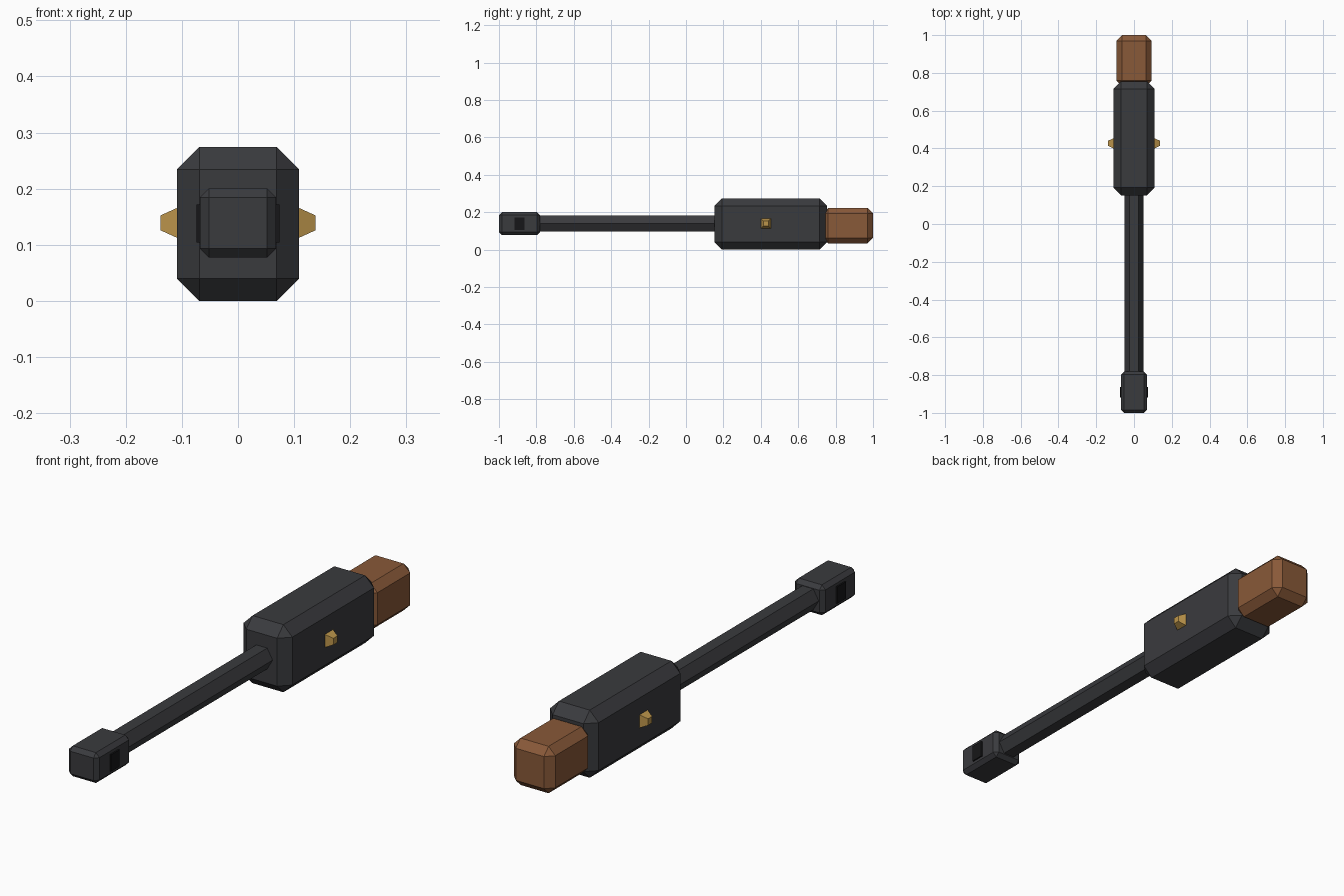
import bpy, bmesh, math
from mathutils import Matrix

if "Cube" in bpy.data.objects:
    bpy.data.objects.remove(bpy.data.objects["Cube"])


def material(name, rgb):
    m = bpy.data.materials.new(name)
    m.diffuse_color = (*rgb, 1)
    m.use_nodes = True
    m.node_tree.nodes["Principled BSDF"].inputs["Base Color"].default_value = m.diffuse_color
    return m


METAL = material("dark_metal", (0.042, 0.043, 0.048))
BLACK = material("black", (0.008, 0.008, 0.009))
WOOD = material("wood", (0.25, 0.1, 0.04))
BRASS = material("brass", (0.5, 0.3, 0.07))


def finish(name, bm, mat):
    bmesh.ops.recalc_face_normals(bm, faces=bm.faces)
    me = bpy.data.meshes.new(name)
    bm.to_mesh(me)
    bm.free()
    me.materials.append(mat)
    ob = bpy.data.objects.new(name, me)
    bpy.context.collection.objects.link(ob)
    return ob


def box(name, lo, hi, mat, chamfer=0):
    bm = bmesh.new()
    bmesh.ops.create_cube(bm, size=1)
    for v in bm.verts:
        v.co = [(a + b) / 2 + c * (b - a) for a, b, c in zip(lo, hi, v.co)]
    if chamfer:
        bmesh.ops.bevel(bm, geom=bm.edges[:], offset=chamfer, segments=1,
                        affect='EDGES', profile=0.5)
    return finish(name, bm, mat)


def prism(name, sides, r1, r2, depth, matrix, mat):
    bm = bmesh.new()
    bmesh.ops.create_cone(bm, cap_ends=True, segments=sides, radius1=r1,
                          radius2=r2, depth=depth, matrix=matrix)
    return finish(name, bm, mat)


# Chamfered main body and wooden rear grip
box("receiver", (-0.109, 0.152, 0), (0.109, 0.755, 0.274), METAL, 0.04)
box("stock", (-0.093, 0.73, 0.033), (0.093, 1.0, 0.223), WOOD, 0.03)

# Six-sided barrel with a corner on each side, flat on top
turn = Matrix.Rotation(math.pi / 2, 4, 'X')
six = Matrix.Rotation(math.pi / 6, 4, 'Z')
probe = turn @ six
# pick the roll that puts a vertex on the x axis
bm = bmesh.new()
bmesh.ops.create_cone(bm, segments=6, radius1=1, radius2=1, depth=1)
on_x = max(v.co.x for v in bm.verts) > 0.99
bm.free()
roll = turn if on_x else probe
prism("barrel", 6, 0.049, 0.049, 1.10,
      Matrix.Translation((0, -0.35, 0.14)) @ roll, METAL)

# Muzzle block
box("muzzle", (-0.068, -1.0, 0.077), (0.068, -0.78, 0.2), METAL, 0.016)

# Mirrored details: muzzle vents and tapered square pins
for side, s in (("left", -1), ("right", 1)):
    x0, x1 = sorted((s * 0.05, s * 0.074))
    box(f"muzzle_vent_{side}", (x0, -0.918, 0.104), (x1, -0.864, 0.172), BLACK)
    bm = bmesh.new()
    bmesh.ops.create_cube(bm, size=1)
    for v in bm.verts:
        outer = v.co.x > 0
        h = 0.0133 if outer else 0.036
        v.co = (s * (0.138 if outer else 0.088),
                0.427 + math.copysign(h, v.co.y),
                0.139 + math.copysign(h, v.co.z))
    finish(f"pin_{side}", bm, BRASS)
